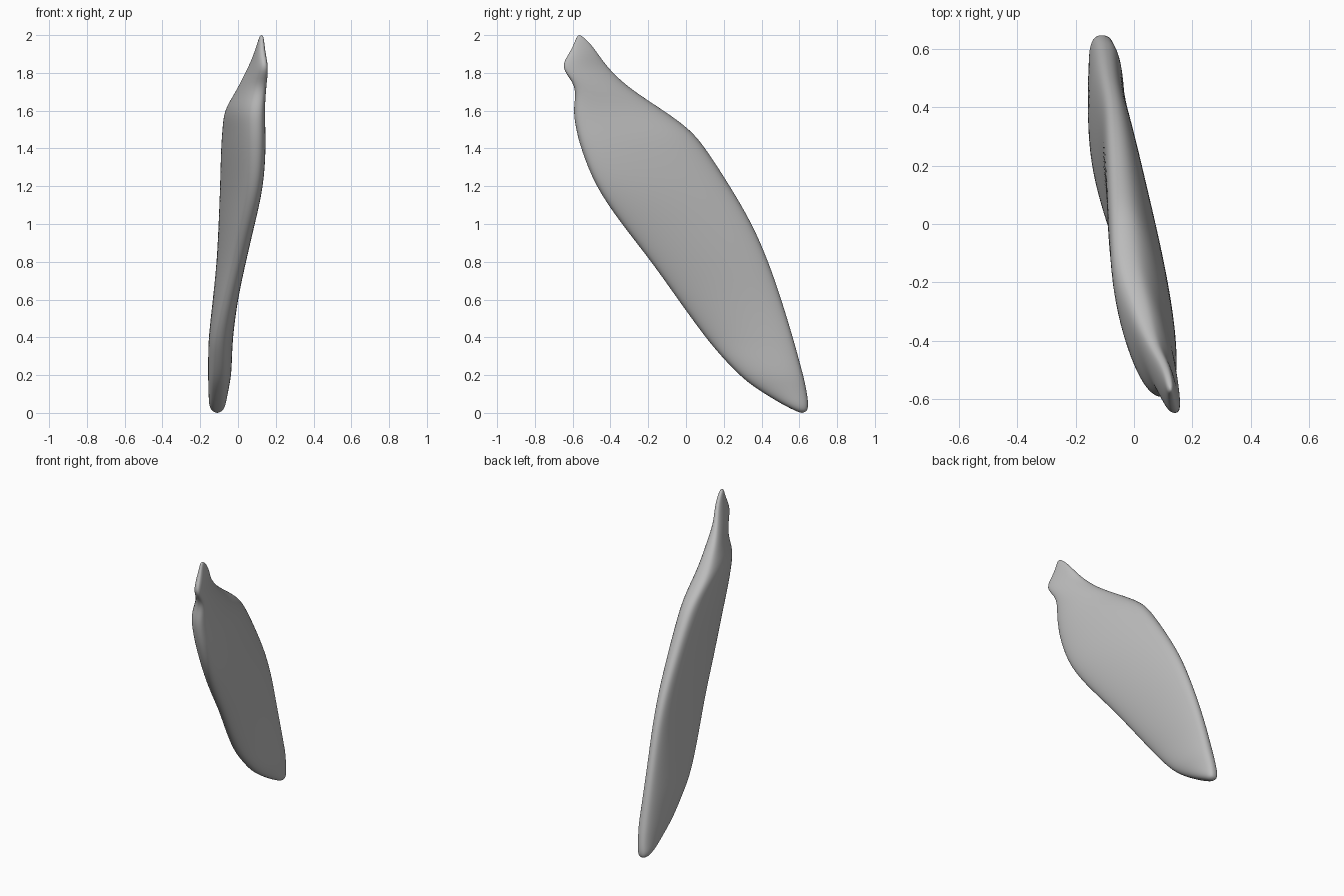
import bpy
import bmesh
import math

default_cube = bpy.data.objects.get("Cube")
if default_cube:
    bpy.data.objects.remove(default_cube, do_unlink=True)

RING_POINTS = 24

# Blade outline seen from the side: height, front edge, back edge
OUTLINE = [
    (.01, .58, .642), (.04, .52, .648), (.08, .45, .645), (.14, .355, .635),
    (.2, .28, .622), (.3, .185, .595), (.4, .1, .568), (.6, -.045, .508),
    (.8, -.185, .44), (1, -.345, .355), (1.2, -.485, .237), (1.4, -.56, .108),
    (1.5, -.585, .027), (1.6, -.6, -.115), (1.68, -.585, -.24),
    (1.75, -.595, -.335), (1.83, -.668, -.415), (1.9, -.62, -.465),
    (1.96, -.59, -.51), (1.99, -.58, -.545),
]

# Twist and thickness: height, front edge x, back edge x, half thickness
TWIST = [
    (0, -.11, -.11, .024), (.04, -.11, -.11, .044), (.2, -.097, -.097, .062),
    (.4, -.092, -.092, .065), (.6, -.05, -.085, .064), (.8, 0, -.07, .067),
    (1, .048, -.062, .075), (1.2, .095, -.053, .083), (1.4, .1, -.043, .09),
    (1.6, .098, -.03, .083), (1.7, .115, .02, .06), (1.83, .146, .07, .035),
    (1.9, .13, .1, .027), (2, .125, .125, .01),
]


def sample(table, height):
    """Linearly interpolate the columns of a table at a height."""
    for low, high in zip(table, table[1:]):
        if height <= high[0]:
            factor = (height - low[0]) / (high[0] - low[0])
            return [a + (b - a) * factor for a, b in zip(low[1:], high[1:])]
    return table[-1][1:]


def make_material(name, color):
    material = bpy.data.materials.new(name)
    material.use_nodes = True
    material.diffuse_color = color
    shader = material.node_tree.nodes["Principled BSDF"]
    shader.inputs["Base Color"].default_value = color
    return material


def section_ring(bm, height, front, back):
    """Rounded flat cross-section running from the front to the back edge."""
    front_x, back_x, thickness = sample(TWIST, height)
    ring = []
    for index in range(RING_POINTS):
        angle = math.tau * index / RING_POINTS
        along = (1 - math.cos(angle)) / 2
        side = math.sin(angle)
        bulge = math.copysign(abs(side) ** 0.75, side)
        x = front_x + (back_x - front_x) * along + thickness * bulge
        y = front + (back - front) * along
        ring.append(bm.verts.new((x, y, height)))
    return ring


def close_end(bm, ring, point):
    """Close a ring with a fan meeting at a single point."""
    pole = bm.verts.new(point)
    for first, second in zip(ring, ring[1:] + ring[:1]):
        bm.faces.new((first, second, pole))


# Loft the twisted blade through its sections
bm = bmesh.new()
rings = [section_ring(bm, *row) for row in OUTLINE]
for lower, upper in zip(rings, rings[1:]):
    for i in range(RING_POINTS):
        j = (i + 1) % RING_POINTS
        bm.faces.new((lower[i], lower[j], upper[j], upper[i]))
close_end(bm, rings[0], (-.11, .615, -.002))
close_end(bm, rings[-1], (.125, -.565, 2.003))
bmesh.ops.recalc_face_normals(bm, faces=bm.faces)
for face in bm.faces:
    face.smooth = True

mesh = bpy.data.meshes.new("blade_body")
bm.to_mesh(mesh)
bm.free()
mesh.materials.append(make_material("plain_grey", (.5, .5, .5, 1)))
blade = bpy.data.objects.new("blade_body", mesh)
bpy.context.collection.objects.link(blade)

# Soften the surface
smoothing = blade.modifiers.new("smooth_surface", "SUBSURF")
smoothing.levels = 2
smoothing.render_levels = 2
